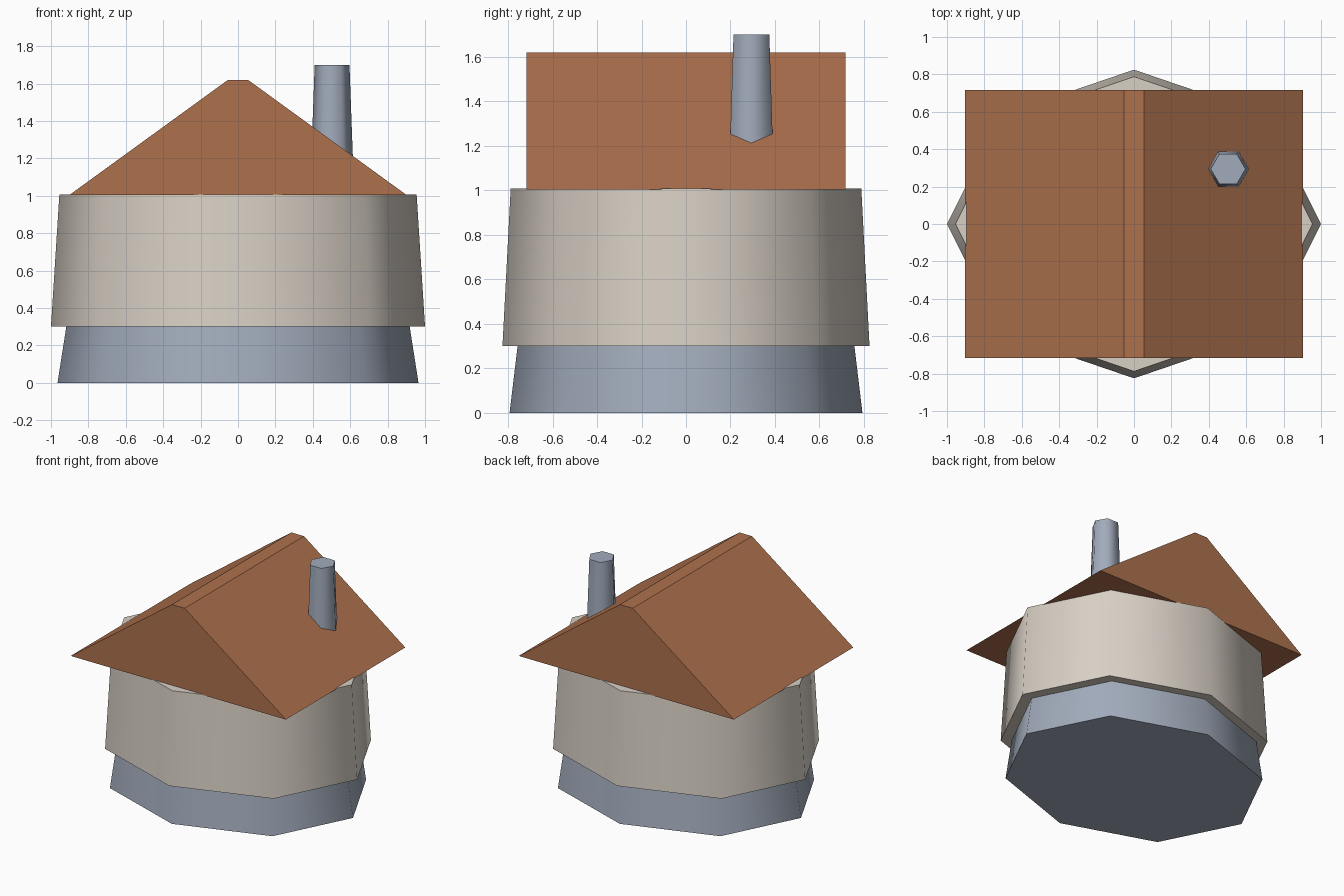
import bpy
import bmesh
from math import sin, cos, tau, radians

cube = bpy.data.objects.get("Cube")
if cube:
    bpy.data.objects.remove(cube, do_unlink=True)


def material(name, rgb):
    mat = bpy.data.materials.new(name)
    mat.use_nodes = True
    mat.diffuse_color = (*rgb, 1)
    mat.node_tree.nodes["Principled BSDF"].inputs["Base Color"].default_value = (*rgb, 1)
    return mat


def loft(name, rings, mat, smooth=True):
    """Join two matching rings of points into a closed solid."""
    bm = bmesh.new()
    low, high = [[bm.verts.new(p) for p in ring] for ring in rings]
    n = len(low)
    for i in range(n):
        j = (i + 1) % n
        bm.faces.new((low[i], low[j], high[j], high[i]))
    bm.faces.new(low[::-1])
    bm.faces.new(high)
    bmesh.ops.recalc_face_normals(bm, faces=bm.faces)
    mesh = bpy.data.meshes.new(name)
    bm.to_mesh(mesh)
    bm.free()
    mesh.materials.append(mat)
    obj = bpy.data.objects.new(name, mesh)
    bpy.context.collection.objects.link(obj)
    if smooth:
        bpy.ops.object.select_all(action="DESELECT")
        obj.select_set(True)
        bpy.context.view_layer.objects.active = obj
        bpy.ops.object.shade_smooth_by_angle(angle=radians(65))
    return obj


def ring(sides, rx, ry, z, cx=0, cy=0):
    return [(cx + rx * cos(tau * i / sides), cy + ry * sin(tau * i / sides), z)
            for i in range(sides)]


stone = material("blue grey stone", (0.36, 0.41, 0.50))
plaster = material("pale plaster", (0.69, 0.63, 0.56))
tile = material("terracotta tile", (0.42, 0.165, 0.075))

# Tapered eight-sided foundation and walls, squashed front to back
loft("foundation", [ring(8, 0.965, 0.793, 0), ring(8, 0.918, 0.757, 0.3)], stone)
loft("walls", [ring(8, 1.0, 0.825, 0.3), ring(8, 0.955, 0.788, 1.008)], plaster)

# Gabled roof with a narrow flat ridge
profile = [(-0.903, 1.003), (0.903, 1.003), (0.053, 1.62), (-0.053, 1.62)]
loft("roof", [[(x, y, z) for x, z in profile] for y in (-0.716, 0.716)], tile, smooth=False)

# Six-sided chimney on the left slope
loft("chimney", [ring(6, 0.115, 0.115, 1.1, 0.503, 0.294),
                 ring(6, 0.093, 0.093, 1.7, 0.503, 0.294)], stone)
